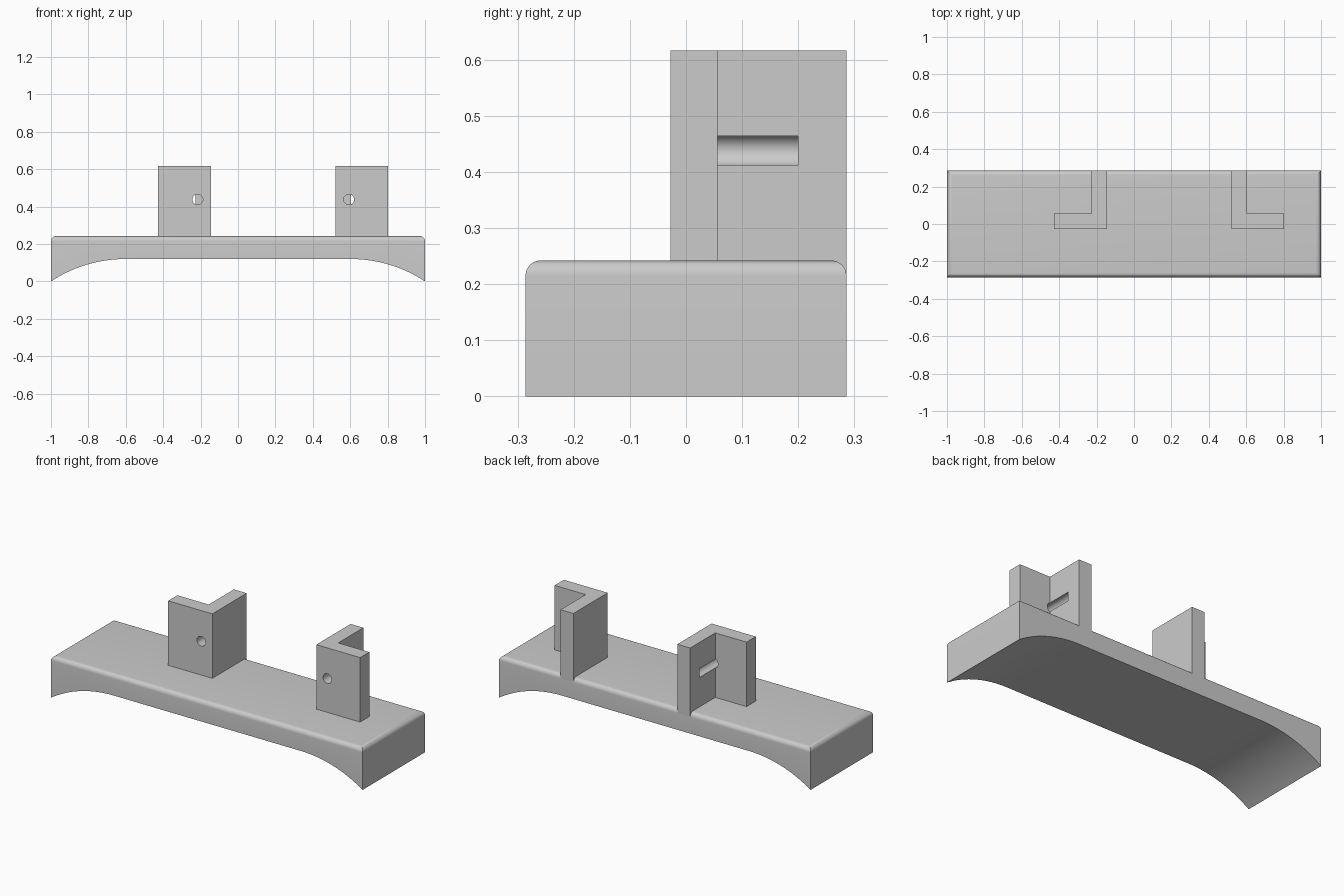
import bpy, bmesh, math

cube = bpy.data.objects.get("Cube")
if cube:
    bpy.data.objects.remove(cube, do_unlink=True)

grey = bpy.data.materials.new("plain grey")
grey.use_nodes = True
colour = (0.6, 0.6, 0.6, 1)
grey.diffuse_color = colour
grey.node_tree.nodes["Principled BSDF"].inputs["Base Color"].default_value = colour

HALF_DEPTH, TOP, ROUND = 0.286, 0.242, 0.027
FLAT, ARCH = 0.6, 0.12          # half length and height of the flat underside


def prism(name, outline, direction):
    """Extrude a closed outline of 3D points along a direction."""
    bm = bmesh.new()
    face = bm.faces.new([bm.verts.new(p) for p in outline])
    new = bmesh.ops.extrude_face_region(bm, geom=[face])["geom"]
    bmesh.ops.translate(bm, vec=direction,
                        verts=[v for v in new if isinstance(v, bmesh.types.BMVert)])
    bmesh.ops.recalc_face_normals(bm, faces=bm.faces)
    mesh = bpy.data.meshes.new(name)
    bm.to_mesh(mesh)
    bm.free()
    mesh.materials.append(grey)
    obj = bpy.data.objects.new(name, mesh)
    bpy.context.collection.objects.link(obj)
    return obj


def smooth(obj):
    bpy.ops.object.select_all(action="DESELECT")
    obj.select_set(True)
    bpy.context.view_layer.objects.active = obj
    bpy.ops.object.shade_smooth_by_angle(angle=math.radians(30))


# Base: flat slab whose underside curves down to both ends
run = 1 - FLAT
radius = (run ** 2 + ARCH ** 2) / (2 * ARCH)
sweep = math.asin(run / radius)
steps = 16
arc = [(FLAT + radius * math.sin(sweep * i / steps),
        ARCH - radius * (1 - math.cos(sweep * i / steps))) for i in range(steps + 1)]
profile = [(-x, z) for x, z in reversed(arc)] + arc + [(1, TOP), (-1, TOP)]
base = prism("base", [(x, -HALF_DEPTH, z) for x, z in profile], (0, 2 * HALF_DEPTH, 0))

# Rounded rim around the top of the base
bm = bmesh.new()
bm.from_mesh(base.data)
rim = [e for e in bm.edges if all(v.co.z > TOP - 0.001 for v in e.verts)]
bmesh.ops.bevel(bm, geom=rim, offset=ROUND, segments=8, profile=0.5, affect="EDGES")
bm.to_mesh(base.data)
bm.free()
smooth(base)


def bracket(name, corner, side, width):
    """L-shaped upright: front plate plus web, with a pin hole in the inner corner."""
    front, inner, web = -0.028, 0.056, 0.082
    low, high = TOP - ROUND, 0.616
    plan = [(0, front), (width, front), (width, inner), (web, inner),
            (web, HALF_DEPTH), (0, HALF_DEPTH)]
    obj = prism(name, [(corner + side * x, y, low) for x, y in plan], (0, 0, high - low))

    # Pin hole through the plate, ending as a groove in the web
    hole_x, hole_z, hole_r, sides = corner + side * 0.071, 0.438, 0.028, 32
    ring = [(hole_x + hole_r * math.cos(math.tau * i / sides), front - 0.1,
             hole_z + hole_r * math.sin(math.tau * i / sides)) for i in range(sides)]
    cutter = prism(name + "_hole_cutter", ring, (0, 0.2 - front + 0.1, 0))
    cutter.hide_render = True
    cutter.hide_set(True)
    cut = obj.modifiers.new("pin hole", "BOOLEAN")
    cut.operation, cut.solver, cut.object = "DIFFERENCE", "EXACT", cutter
    bpy.context.view_layer.objects.active = obj
    bpy.ops.object.modifier_apply(modifier=cut.name)
    bpy.data.objects.remove(cutter, do_unlink=True)
    smooth(obj)


bracket("right_bracket", -0.145, -1, 0.283)
bracket("left_bracket", 0.522, 1, 0.281)
